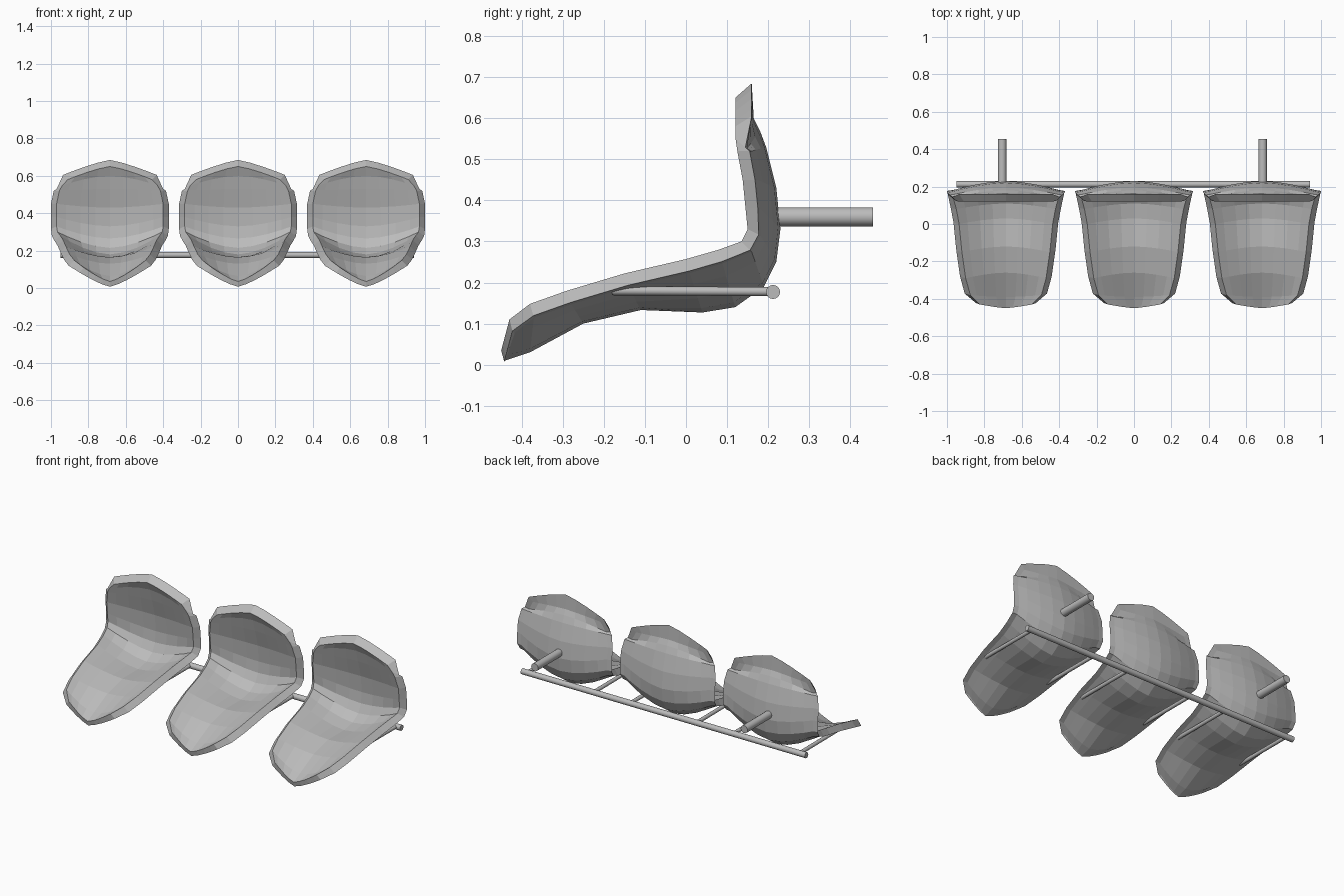
import bpy
from mathutils import Vector

cube = bpy.data.objects.get("Cube")
if cube:
    bpy.data.objects.remove(cube, do_unlink=True)

grey = bpy.data.materials.new("plain grey")
grey.use_nodes = True
colour = (0.5, 0.5, 0.5, 1)
grey.diffuse_color = colour
grey.node_tree.nodes["Principled BSDF"].inputs["Base Color"].default_value = colour

# Seat stations from front lip to top of the back:
# inner centre (y, z), outer centre (y, z), rim crest (x, y, z)
STATIONS = [
    (-.45, .035, -.44, .01, .14, -.43, .11),
    (-.39, .065, -.38, .03, .19, -.38, .148),
    (-.26, .13, -.25, .10, .215, -.29, .18),
    (-.12, .165, -.11, .133, .235, -.15, .222),
    (.03, .165, .04, .127, .25, 0, .257),
    (.11, .18, .12, .14, .265, .08, .28),
    (.165, .215, .19, .19, .28, .135, .30),
    (.19, .265, .22, .25, .285, .15, .33),
    (.197, .33, .23, .33, .285, .145, .38),
    (.188, .43, .22, .43, .285, .138, .45),
    (.16, .53, .195, .53, .27, .125, .52),
    (.142, .60, .18, .57, .255, .121, .548),
    (.12, .65, .165, .60, .225, .12, .58),
]
COLUMNS = [-1, -.82, -.55, -.27, 0, .27, .55, .82, 1]


def seat_mesh():
    verts, faces = [], []
    inner, lip, outer = {}, {}, {}
    last_v, last_u = len(STATIONS) - 1, len(COLUMNS) - 1

    def add(point):
        verts.append(point)
        return len(verts) - 1

    for v, (iy, iz, oy, oz, rx, ry, rz) in enumerate(STATIONS):
        mid_in, mid_out = Vector((0, iy, iz)), Vector((0, oy, oz))
        crest = Vector((0, ry, rz))
        back = (mid_out - mid_in).normalized()
        if v == last_v:
            back = Vector((0, 1, 0))
        power = 1.3 if v in (0, last_v) else 1.7
        for u, s in enumerate(COLUMNS):
            side = Vector((rx * s, 0, 0))
            t = abs(s) ** power
            p = mid_in.lerp(crest, t) + side
            inner[v, u] = add(p)
            outer[v, u] = add(mid_out.lerp(crest + back * .035, t) + side)
            # Rim curls outwards and backwards from the crest
            if v == last_v:
                out = Vector((.025 * s, .01, .035 - .01 * abs(s)))
            elif v == 0:
                out = Vector((.02 * s, -.004, 0))
            else:
                out = Vector((.03 * s, 0, 0))
            if v in (0, last_v) or u in (0, last_u):
                lip[v, u] = add(p + out + back * .03)

    # Bowl surfaces
    for v in range(last_v):
        for u in range(last_u):
            quad = [(v, u), (v, u + 1), (v + 1, u + 1), (v + 1, u)]
            faces.append([inner[k] for k in quad])
            faces.append([outer[k] for k in reversed(quad)])

    # Curled rim all the way round
    loop = [(0, u) for u in range(last_u)]
    loop += [(v, last_u) for v in range(last_v)]
    loop += [(last_v, u) for u in range(last_u, 0, -1)]
    loop += [(v, 0) for v in range(last_v, 0, -1)]
    for a, b in zip(loop, loop[1:] + loop[:1]):
        faces.append([inner[b], inner[a], lip[a], lip[b]])
        faces.append([lip[b], lip[a], outer[a], outer[b]])

    mesh = bpy.data.meshes.new("seat_shell")
    mesh.from_pydata(verts, [], faces)
    mesh.materials.append(grey)
    mesh.update()
    return mesh


def rod(name, start, end, radius):
    a, b = Vector(start), Vector(end)
    bpy.ops.mesh.primitive_cylinder_add(vertices=16, radius=radius,
                                        depth=(b - a).length, location=(a + b) / 2)
    obj = bpy.context.object
    obj.name = name
    obj.rotation_euler = (b - a).to_track_quat('Z', 'Y').to_euler()
    obj.data.materials.append(grey)
    bpy.ops.object.shade_smooth_by_angle()


# Three seats, each on a pair of support rods
shell = seat_mesh()
for label, x in (("right", -.685), ("middle", 0), ("left", .685)):
    seat = bpy.data.objects.new(label + "_seat", shell)
    seat.location.x = x
    bpy.context.collection.objects.link(seat)
    for s in (-1, 1):
        rod(label + "_seat_support", (x + .22 * s, -.18, .18), (x + .22 * s, .21, .178), .011)

# Long cross bar and wall mounts
rod("cross_bar", (-.95, .212, .177), (.94, .212, .177), .017)
rod("right_wall_mount", (-.705, .2, .36), (-.705, .455, .36), .023)
rod("left_wall_mount", (.688, .2, .36), (.688, .455, .36), .023)
